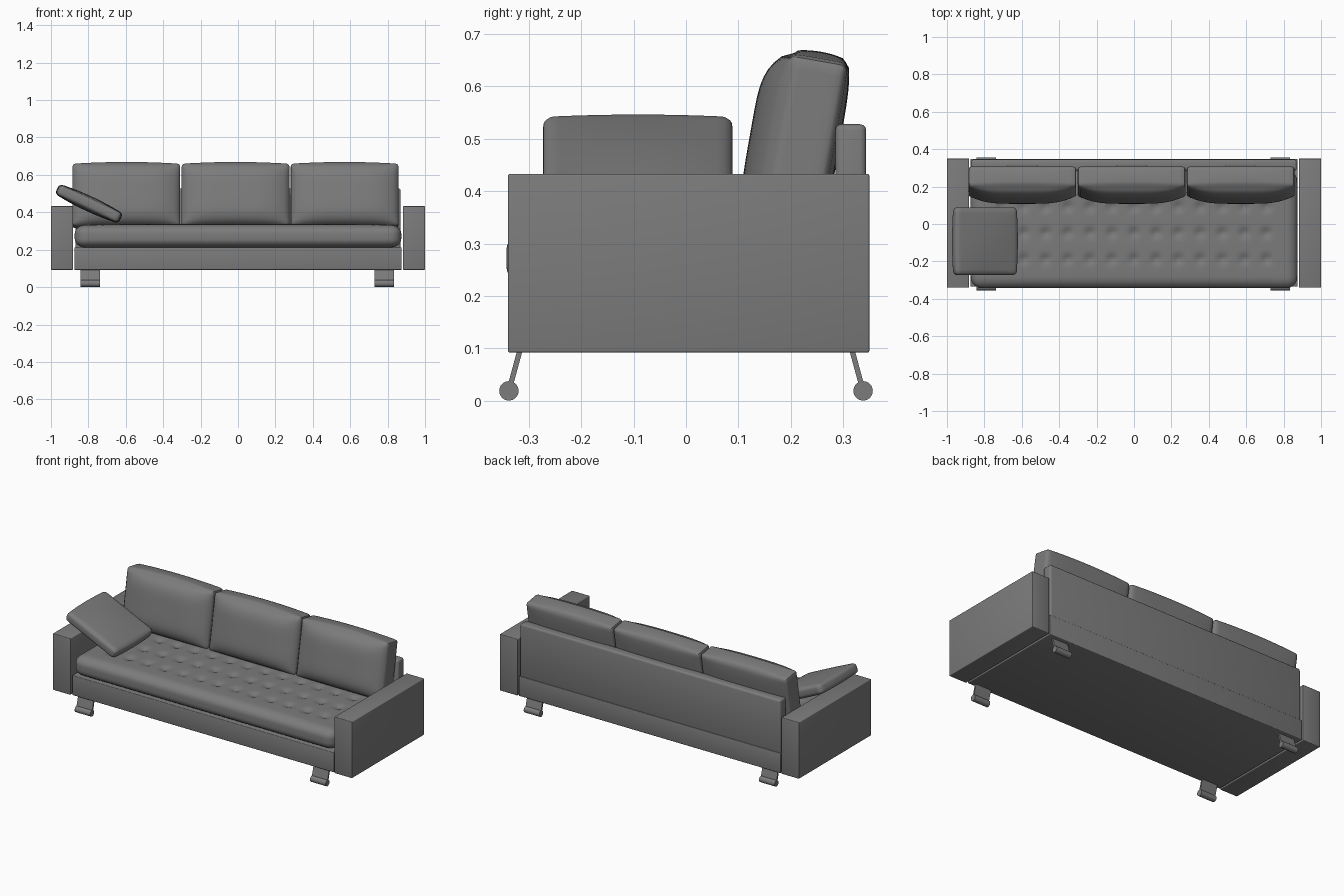
import bpy, bmesh, math
from mathutils import Vector, Matrix

cube = bpy.data.objects.get("Cube")
if cube:
    bpy.data.objects.remove(cube, do_unlink=True)

GREY = (0.2, 0.2, 0.2, 1)
fabric = bpy.data.materials.new("grey fabric")
fabric.use_nodes = True
fabric.diffuse_color = GREY
fabric.node_tree.nodes["Principled BSDF"].inputs["Base Color"].default_value = GREY


def finish(name, bm, matrix=Matrix()):
    bmesh.ops.recalc_face_normals(bm, faces=bm.faces)
    mesh = bpy.data.meshes.new(name)
    bm.to_mesh(mesh)
    bm.free()
    mesh.materials.append(fabric)
    obj = bpy.data.objects.new(name, mesh)
    obj.matrix_world = matrix
    bpy.context.collection.objects.link(obj)
    bpy.ops.object.select_all(action='DESELECT')
    obj.select_set(True)
    bpy.context.view_layer.objects.active = obj
    bpy.ops.object.shade_smooth_by_angle(angle=math.radians(40))
    return obj


def box(name, low, high, bevel=0.004):
    """Upholstered block with softened edges."""
    low, high = Vector(low), Vector(high)
    bm = bmesh.new()
    bmesh.ops.create_cube(bm, size=1)
    bmesh.ops.scale(bm, vec=high - low, verts=bm.verts)
    bmesh.ops.translate(bm, vec=(low + high) / 2, verts=bm.verts)
    bmesh.ops.bevel(bm, geom=bm.edges[:], offset=bevel, segments=3, profile=0.5, affect='EDGES')
    return finish(name, bm)


def cushion(name, half, radius, counts, shape, matrix):
    """Rounded box on a dense grid; shape(p, u) puffs each point, u runs -1 to 1."""
    bm = bmesh.new()
    for axis in range(3):
        a, b = (axis + 1) % 3, (axis + 2) % 3
        for side in (-1, 1):
            rows = []
            for i in range(counts[a] + 1):
                row = []
                for j in range(counts[b] + 1):
                    u = Vector((0, 0, 0))
                    u[axis] = side
                    u[a] = 2 * i / counts[a] - 1
                    u[b] = 2 * j / counts[b] - 1
                    p = Vector([u[k] * half[k] for k in range(3)])
                    inner = Vector([max(r - h, min(h - r, c)) for c, h, r in zip(p, half, radius)])
                    d = Vector([(c - n) / r for c, n, r in zip(p, inner, radius)]).normalized()
                    p = inner + Vector([c * r for c, r in zip(d, radius)])
                    row.append(bm.verts.new(shape(p, u)))
                rows.append(row)
            for r0, r1 in zip(rows, rows[1:]):
                for j in range(counts[b]):
                    bm.faces.new((r0[j], r1[j], r1[j + 1], r0[j + 1]))
    bmesh.ops.remove_doubles(bm, verts=bm.verts, dist=0.0002)
    return finish(name, bm, matrix)


# Frame: plinth, backrest panel and arms
box("base", (-0.875, -0.335, 0.092), (0.875, 0.348, 0.212))
box("back_panel", (-0.87, 0.285, 0.2), (0.87, 0.344, 0.528), 0.012)
for side, label in ((-1, "right"), (1, "left")):
    xs = sorted((side * 0.882, side * 1.0))
    box(label + "_arm", (xs[0], -0.34, 0.092), (xs[1], 0.35, 0.433))


# Seat cushion with rows of tufts
def tufted(p, u):
    if u.z > 0.99:
        p.z += 0.006 * (1 - u.x ** 4) * (1 - u.y ** 4)
        for y in (0.12, -0.02, -0.16):
            x = max(-6, min(6, round(p.x / 0.118))) * 0.118
            d2 = (p.x - x) ** 2 + (p.y - y) ** 2
            p.z -= 0.014 * math.exp(-d2 / 0.0006)
    return p


cushion("seat_cushion", (0.873, 0.315, 0.06), (0.06, 0.06, 0.045), (130, 48, 10),
        tufted, Matrix.Translation((0, -0.028, 0.272)))


# Three leaning back cushions
def puffed_back(p, u):
    belly = (1 - u.x ** 4) * (1 - abs(u.z) ** 5)
    p.y -= 0.052 * belly * (1 - u.y) / 2
    p.y += 0.012 * belly * (1 + u.y) / 2
    p.z += 0.014 * (1 - u.x ** 2) * (1 - 0.5 * u.y ** 2) * max(u.z, 0)
    return p


lean = Matrix.Rotation(math.radians(-10), 4, 'X')
for label, x in (("right", -0.597), ("middle", -0.013), ("left", 0.57)):
    cushion(label + "_back_cushion", (0.288, 0.054, 0.168), (0.014, 0.014, 0.014), (36, 10, 24),
            puffed_back, Matrix.Translation((x, 0.226, 0.487)) @ lean)


# Loose pillow leaning on the right arm
def puffed_pillow(p, u):
    p.z += 0.012 * u.z * (1 - u.x ** 2) * (1 - u.y ** 2)
    p.x *= 1 - 0.04 * u.y ** 2
    return p


cushion("loose_pillow", (0.188, 0.181, 0.029), (0.02, 0.02, 0.02), (24, 24, 8), puffed_pillow,
        Matrix.Translation((-0.797, -0.092, 0.446)) @ Matrix.Rotation(math.radians(25), 4, 'Y'))

# Splayed plate legs ending in round bars
for end, sy in (("front", -1), ("back", 1)):
    for label, x in (("right", -0.79), ("left", 0.783)):
        bm = bmesh.new()
        top, foot = Vector((x, sy * 0.316, 0.1)), Vector((x, sy * 0.338, 0.019))
        run = foot - top
        bmesh.ops.create_cube(bm, size=1, matrix=Matrix.Translation((top + foot) / 2)
                              @ Matrix.Rotation(math.atan2(-run.y, -run.z) * -1, 4, 'X')
                              @ Matrix.Diagonal((0.104, 0.01, run.length, 1)))
        bmesh.ops.create_cone(bm, cap_ends=True, segments=32, radius1=0.0185, radius2=0.0185,
                              depth=0.104, matrix=Matrix.Translation(foot)
                              @ Matrix.Rotation(math.pi / 2, 4, 'Y'))
        finish(end + "_" + label + "_leg", bm)
